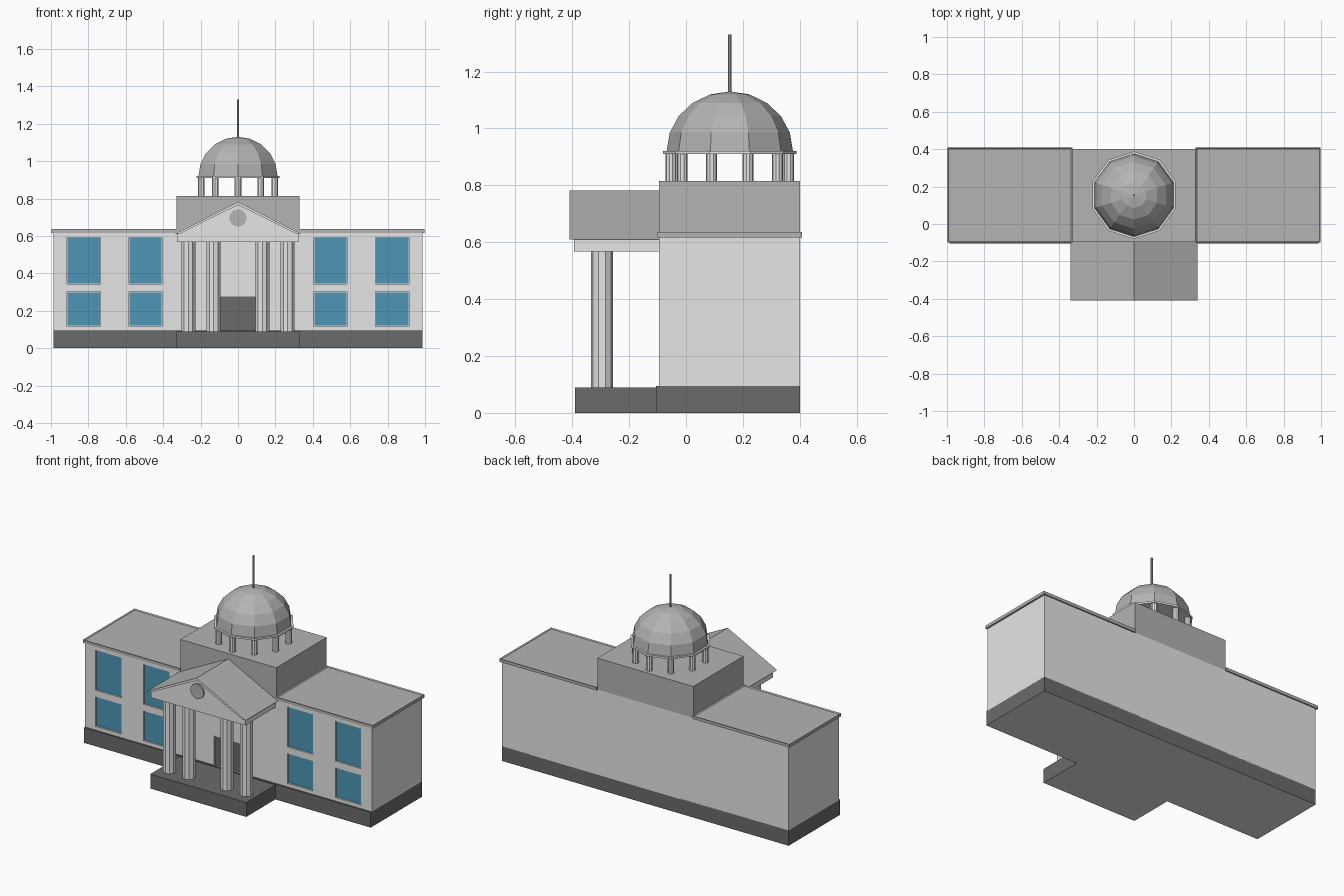
import bpy, bmesh, math
from mathutils import Matrix

if "Cube" in bpy.data.objects:
    bpy.data.objects.remove(bpy.data.objects["Cube"])


def mat(name, rgb):
    m = bpy.data.materials.new(name)
    m.diffuse_color = (*rgb, 1)
    m.use_nodes = True
    m.node_tree.nodes["Principled BSDF"].inputs["Base Color"].default_value = m.diffuse_color
    return m


WALL = mat("light stone", (0.79, 0.79, 0.79))
ROOF = mat("mid grey roof", (0.456, 0.456, 0.456))
BASE = mat("dark grey base", (0.147, 0.147, 0.147))
GLASS = mat("blue glass", (0.075, 0.30, 0.46))


def finish(name, bm, *mats):
    bmesh.ops.recalc_face_normals(bm, faces=bm.faces)
    me = bpy.data.meshes.new(name)
    bm.to_mesh(me)
    bm.free()
    for m in mats:
        me.materials.append(m)
    ob = bpy.data.objects.new(name, me)
    bpy.context.collection.objects.link(ob)
    return ob


def add_box(bm, x0, x1, y0, y1, z0, z1):
    vs = bmesh.ops.create_cube(bm, size=1)["verts"]
    for v in vs:
        v.co = ((x0 + x1) / 2 + v.co.x * (x1 - x0),
                (y0 + y1) / 2 + v.co.y * (y1 - y0),
                (z0 + z1) / 2 + v.co.z * (z1 - z0))
    return vs


def box(name, m, *dims):
    bm = bmesh.new()
    add_box(bm, *dims)
    return finish(name, bm, m)


def cyl(name, m, x, y, z0, z1, r, n=10):
    bm = bmesh.new()
    bmesh.ops.create_cone(bm, cap_ends=True, segments=n, radius1=r, radius2=r, depth=z1 - z0,
                          matrix=Matrix.Translation((x, y, (z0 + z1) / 2)))
    return finish(name, bm, m)


def prism(name, pts, y0, y1, *mats):
    # extrude an xz outline along y
    bm = bmesh.new()
    f = bm.faces.new([bm.verts.new((x, y0, z)) for x, z in pts])
    ext = bmesh.ops.extrude_face_region(bm, geom=[f])["geom"]
    for v in ext:
        if isinstance(v, bmesh.types.BMVert):
            v.co.y = y1
    return finish(name, bm, *mats)


# Plinths, with light undersides
for plinth in (box("main_plinth", BASE, -0.987, 0.987, -0.105, 0.40, 0, 0.095),
               box("porch_plinth", BASE, -0.33, 0.33, -0.39, -0.105, 0, 0.09)):
    plinth.data.materials.append(WALL)
    for p in plinth.data.polygons:
        p.material_index = 1 if p.normal.z < -0.5 else 0

# Walls with recessed windows and door
FRONT = -0.095
walls = box("walls", WALL, -0.987, 0.987, FRONT, 0.40, 0.09, 0.62)
openings = [(cx - 0.089, cx + 0.089, z0, z1)
            for cx in (-0.825, -0.495, 0.495, 0.825)
            for z0, z1 in ((0.117, 0.302), (0.343, 0.592))]
door = (-0.097, 0.097, 0.095, 0.277)
bm = bmesh.new()
for x0, x1, z0, z1 in openings + [door]:
    add_box(bm, x0, x1, FRONT - 0.05, FRONT + 0.012, z0, z1)
cutter = finish("opening_cutter", bm)
cutter.hide_render = True
mod = walls.modifiers.new("openings", "BOOLEAN")
mod.operation = "DIFFERENCE"
mod.object = cutter
bpy.context.view_layer.objects.active = walls
bpy.ops.object.modifier_apply(modifier=mod.name)
bpy.data.objects.remove(cutter)

b = 0.003
for x0, x1, z0, z1 in openings:
    box("window_pane", GLASS, x0 + b, x1 - b, FRONT + 0.006, FRONT + 0.014, z0 + b, z1 - b)
box("door", BASE, door[0], door[1], FRONT + 0.006, FRONT + 0.014, door[2], door[3])

# Wing roofs with a low raised rim
for s in (-1, 1):
    bm = bmesh.new()
    xs = sorted((s * 0.33, s * 0.998))
    add_box(bm, *xs, -0.10, 0.408, 0.617, 0.636)
    bm.normal_update()
    top = [f for f in bm.faces if f.normal.z > 0.5]
    bmesh.ops.inset_region(bm, faces=top, thickness=0.009)
    for v in top[0].verts:
        v.co.z -= 0.006
    finish("wing_roof", bm, ROOF)

# Central block under the dome
box("central_block", ROOF, -0.33, 0.33, FRONT, 0.40, 0.62, 0.815)

# Portico
for x in (-0.265, -0.13, 0.13, 0.265):
    cyl("portico_column", WALL, x, -0.295, 0.09, 0.575, 0.039)
box("entablature", WALL, -0.325, 0.325, -0.393, FRONT, 0.568, 0.613)
prism("pediment", [(-0.325, 0.61), (0.325, 0.61), (0, 0.772)], -0.395, FRONT, WALL)
gable = prism("portico_roof",
              [(-0.34, 0.61), (-0.315, 0.61), (0, 0.766), (0.315, 0.61), (0.34, 0.61), (0, 0.782)],
              -0.41, FRONT + 0.005, ROOF, WALL)
for p in gable.data.polygons:
    p.material_index = 1 if p.normal.y < -0.5 else 0
bm = bmesh.new()
bmesh.ops.create_cone(bm, cap_ends=True, segments=16, radius1=0.046, radius2=0.046, depth=0.009,
                      matrix=Matrix.Translation((0, -0.3985, 0.696)) @ Matrix.Rotation(math.pi / 2, 4, "X"))
finish("pediment_medallion", bm, ROOF)

# Dome on a ring of columns
CY = 0.154
for i in range(10):
    a = math.tau * i / 10
    cyl("dome_column", WALL, 0.207 * math.sin(a), CY + 0.207 * math.cos(a), 0.81, 0.913, 0.019)
cyl("dome_ring", WALL, 0, CY, 0.91, 0.921, 0.234)
bm = bmesh.new()
rings = []
for k in range(5):
    t = math.pi / 2 * k / 5
    rings.append([bm.verts.new((0.222 * math.cos(t) * math.sin(math.tau * i / 10),
                                CY + 0.222 * math.cos(t) * math.cos(math.tau * i / 10),
                                0.92 + 0.21 * math.sin(t))) for i in range(10)])
top = bm.verts.new((0, CY, 1.13))
bm.faces.new(rings[0])
for i in range(10):
    j = (i + 1) % 10
    for lo, hi in zip(rings, rings[1:]):
        bm.faces.new((lo[i], lo[j], hi[j], hi[i]))
    bm.faces.new((rings[-1][i], rings[-1][j], top))
finish("dome", bm, ROOF)
cyl("spire", ROOF, 0, CY, 1.12, 1.33, 0.006, 8)
